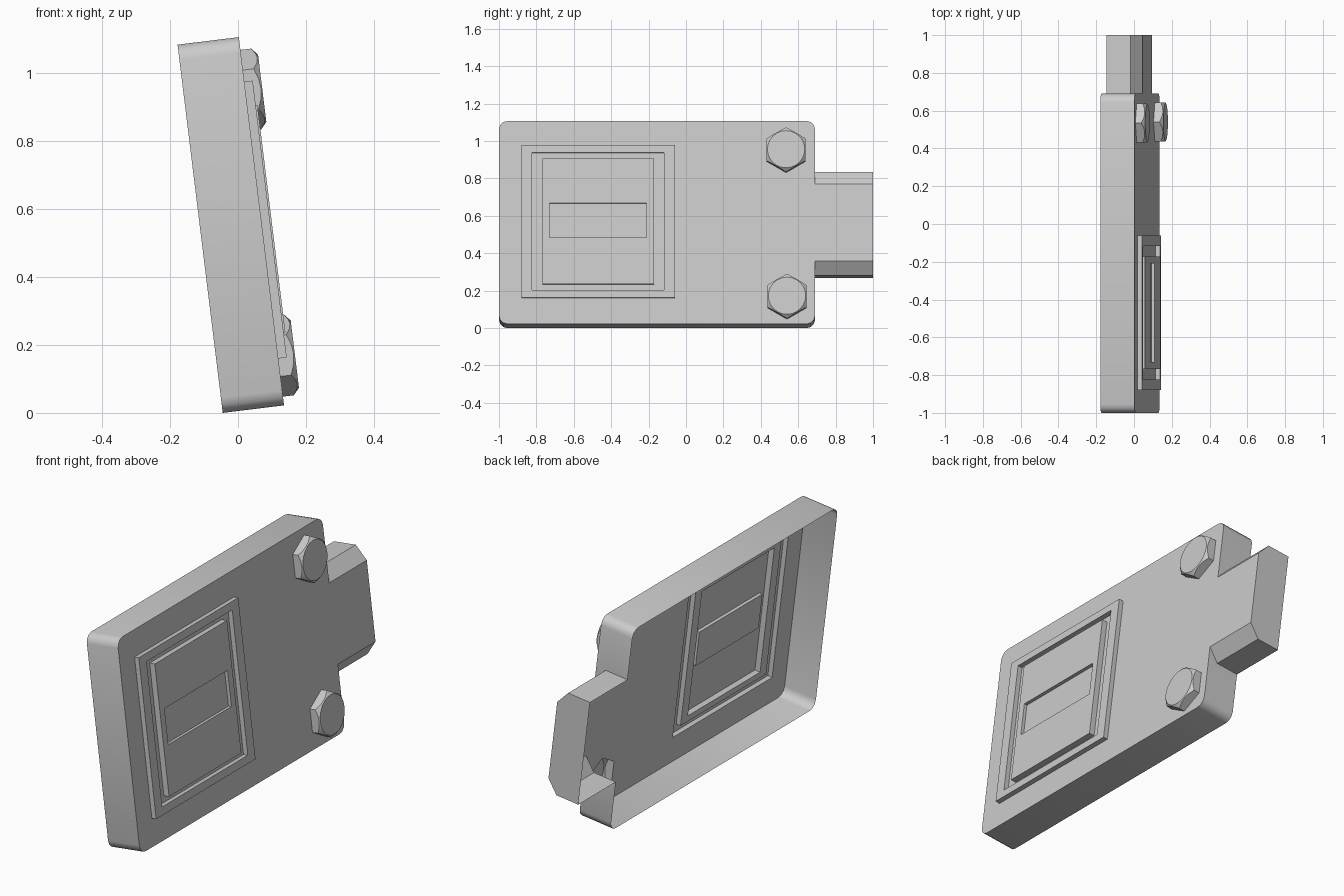
import bpy, bmesh
from math import sin, cos, pi, radians
from mathutils import Vector

if "Cube" in bpy.data.objects:
    bpy.data.objects.remove(bpy.data.objects["Cube"])

TILT = radians(7)
T, H = 0.182, 1.093            # housing depth and height
Y0, Y1, YN = -1.0, 0.69, 1.0   # housing ends, neck end
UC = H / 2                     # mid height
BOLTS = [(0.535, 0.935), (0.54, 0.146)]
HEX = 0.104                    # hex half width across flats
NORMAL = Vector((cos(TILT), 0, sin(TILT)))


def place(y, u, n):
    """y along the body, u up the tilted plate, n out of the plate."""
    return Vector((-0.045 + n * cos(TILT) - u * sin(TILT), y, u * cos(TILT) + n * sin(TILT)))


def face(bm, pts):
    return bm.faces.new([bm.verts.new(place(*p)) for p in pts])


def rect(yc, uc, hy, hu, n):
    return [(yc - hy, uc - hu, n), (yc + hy, uc - hu, n), (yc + hy, uc + hu, n), (yc - hy, uc + hu, n)]


def bridge(bm, a, b):
    for i in range(len(a)):
        j = (i + 1) % len(a)
        face(bm, [a[i], a[j], b[j], b[i]])


def finish(bm, name):
    bmesh.ops.remove_doubles(bm, verts=bm.verts, dist=1e-4)
    bmesh.ops.recalc_face_normals(bm, faces=bm.faces)
    big = max((f for f in bm.faces if abs(f.normal.dot(NORMAL)) > 0.99), key=lambda f: f.calc_area())
    if big.normal.dot(NORMAL) < 0:
        bmesh.ops.reverse_faces(bm, faces=bm.faces)
    me = bpy.data.meshes.new(name)
    bm.to_mesh(me)
    bm.free()
    ob = bpy.data.objects.new(name, me)
    bpy.context.collection.objects.link(ob)
    bpy.ops.object.select_all(action='DESELECT')
    ob.select_set(True)
    bpy.context.view_layer.objects.active = ob
    bpy.ops.object.shade_smooth_by_angle(angle=radians(35))


# Housing outline: from the upper neck root round the rounded corners to the lower root
R, FLAT, HALF, NS = 0.045, 0.207, 0.278, 0.127
path = [(Y1, UC + FLAT)]
for cy, cu, a0 in [(Y1 - R, H - R, 0), (Y0 + R, H - R, 90), (Y0 + R, R, 180), (Y1 - R, R, 270)]:
    for k in range(4):
        a = radians(a0 + 30 * k)
        path.append((cy + R * cos(a), cu + R * sin(a)))
path.append((Y1, UC - FLAT))

# Front plate with openings for the panel and the bolts
bm = bmesh.new()
PY, PU = -0.47, 0.55
loops = [[(y, u, T) for y, u in path] + [(YN, UC - FLAT, T), (YN, UC + FLAT, T)],
         rect(PY, PU, 0.41, 0.411, T)]
for by, bu in BOLTS:
    r = HEX / cos(pi / 6)
    loops.append([(by + r * sin(k * pi / 3), bu + r * cos(k * pi / 3), T) for k in range(6)])
edges = []
for lp in loops:
    vs = [bm.verts.new(place(*p)) for p in lp]
    edges += [bm.edges.new((vs[i - 1], vs[i])) for i in range(len(vs))]
bmesh.ops.triangle_fill(bm, use_beauty=True, use_dissolve=False, edges=edges, normal=NORMAL)

# Side walls, open at the back
for (ya, ua), (yb, ub) in list(zip(path, path[1:]))[1:-1]:
    face(bm, [(ya, ua, T), (yb, ub, T), (yb, ub, 0), (ya, ua, 0)])

# End walls beside the neck, and the neck's sides and chamfers
for s, corner in ((1, path[1]), (-1, path[-2])):
    uf, us = UC + s * FLAT, UC + s * HALF
    face(bm, [(Y1, uf, T), (*corner, T), (*corner, 0), (Y1, us, 0), (Y1, us, NS)])
    face(bm, [(Y1, us, 0), (YN, us, 0), (YN, us, NS), (Y1, us, NS)])
    face(bm, [(Y1, us, NS), (YN, us, NS), (YN, uf, T), (Y1, uf, T)])

# Neck end cap
face(bm, [(YN, UC + HALF, 0), (YN, UC + HALF, NS), (YN, UC + FLAT, T),
          (YN, UC - FLAT, T), (YN, UC - HALF, NS), (YN, UC - HALF, 0)])

# Stepped panel: frame, groove, tile and recessed slot
hi, tile, slot = T + 0.025, T + 0.03, T + 0.013
steps = [rect(PY, PU, 0.41, 0.411, n) for n in (T, hi)]
steps += [rect(PY, PU, 0.353, 0.37, n) for n in (hi, T)]
steps += [rect(PY, PU, 0.298, 0.338, n) for n in (T, tile)]
steps += [rect(PY, PU + 0.005, 0.26, 0.092, n) for n in (tile, slot)]
for a, b in zip(steps, steps[1:]):
    bridge(bm, a, b)
face(bm, steps[-1])
finish(bm, "housing")

# Hex bolt heads with a turned chamfer
for i, (by, bu) in enumerate(BOLTS):
    bm = bmesh.new()
    base, rim, top = [], [], []
    for k in range(24):
        a = k * pi / 12
        r = HEX / cos((a % (pi / 3)) - pi / 6)
        for ring, rr, h in ((base, r, 0), (rim, r, 0.05 - (r - 0.1) * 0.9), (top, 0.1, 0.05)):
            ring.append((by + rr * sin(a), bu + rr * cos(a), T + h))
    bridge(bm, base, rim)
    bridge(bm, rim, top)
    face(bm, top)
    finish(bm, ("upper_bolt", "lower_bolt")[i])
